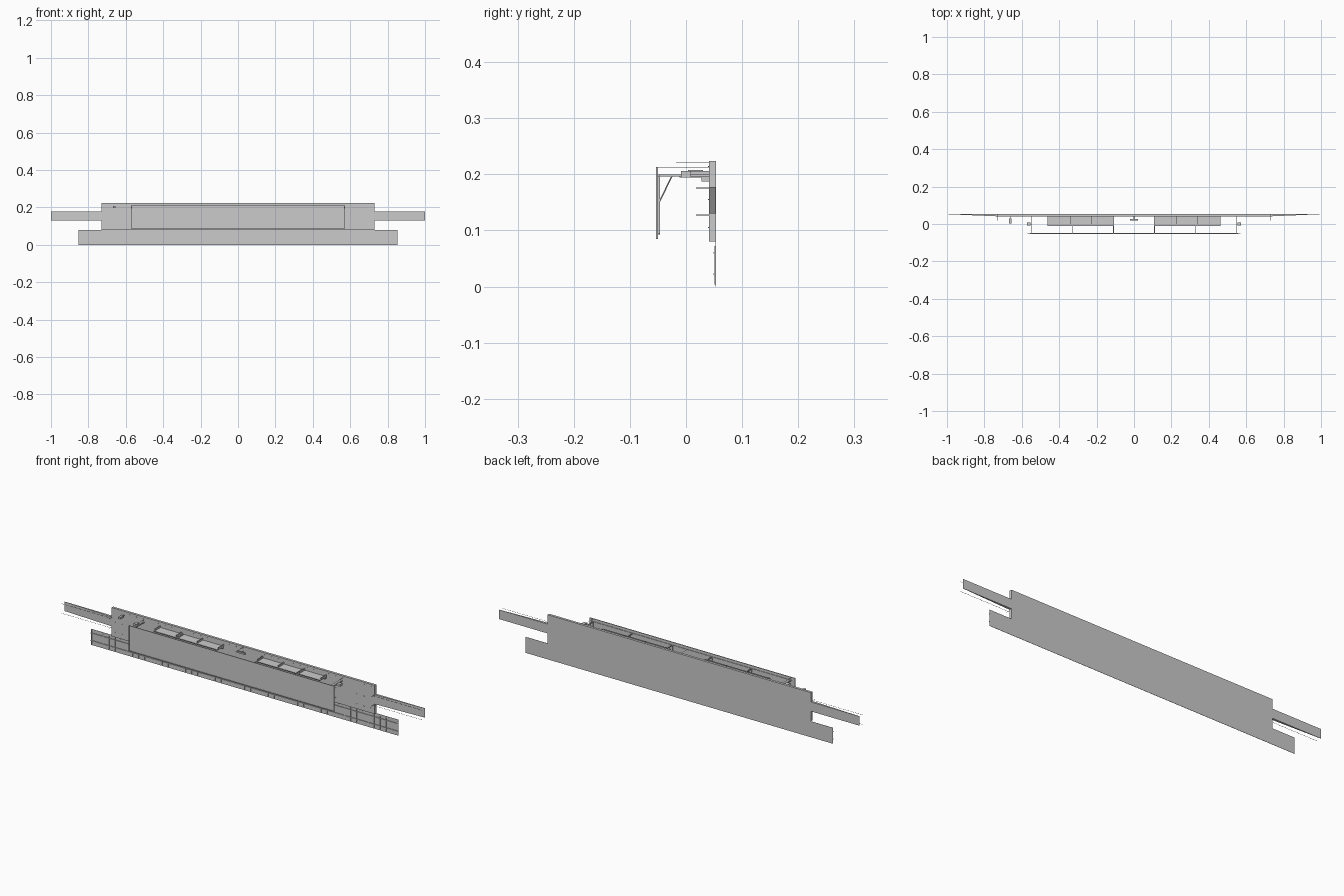
import bpy
from mathutils import Vector


def mesh(name, verts, faces):
    m = bpy.data.meshes.new(name)
    m.from_pydata(verts, [], faces)
    m.update()
    ob = bpy.data.objects.new(name, m)
    bpy.context.collection.objects.link(ob)
    return ob


BOX_FACES = [(0, 2, 3, 1), (4, 5, 7, 6), (0, 1, 5, 4), (2, 6, 7, 3), (0, 4, 6, 2), (1, 3, 7, 5)]


def box(name, x0, x1, y0, y1, z0, z1):
    v = [(x, y, z) for z in (z0, z1) for y in (y0, y1) for x in (x0, x1)]
    return mesh(name, v, BOX_FACES)


def rod(name, a, b, r=0.001, sides=8):
    a, b = Vector(a), Vector(b)
    d = b - a
    bpy.ops.mesh.primitive_cylinder_add(vertices=sides, radius=r, depth=d.length, location=(a + b) / 2)
    ob = bpy.context.object
    ob.name = name
    ob.rotation_euler = d.to_track_quat('Z', 'Y').to_euler()
    bpy.ops.object.shade_smooth_by_angle()
    return ob


BACK = 0.0535
FRONT = 0.041

# Main wall slab
box("main_wall", -0.73, 0.73, FRONT, BACK, 0.08, 0.224)

# Thin lower wall with rails and upright ribs
box("lower_wall", -0.853, 0.853, 0.0525, BACK, 0, 0.08)
for z in (0.022, 0.06):
    box("lower_rail", -0.853, 0.853, 0.049, 0.0525, z - 0.0015, z + 0.0015)
n = 52
for i in range(n + 1):
    x = -0.85 + 1.7 * i / n
    box("lower_rib", x - 0.0015, x + 0.0015, 0.0505, 0.0525, 0.004, 0.072)

# Sign panel with raised rim
box("sign_panel", -0.568, 0.568, -0.0515, -0.0495, 0.087, 0.211)
for z in (0.085, 0.2105):
    box("sign_rim", -0.57, 0.57, -0.0535, -0.0495, z, z + 0.0025)
for s in (-1, 1):
    x = 0.5685 * s
    box("sign_rim_side", x - 0.0015, x + 0.0015, -0.0535, -0.0495, 0.085, 0.213)
for z in (0.094, 0.198):
    box("sign_back_rail", -0.555, 0.555, -0.0495, -0.047, z - 0.0015, z + 0.0015)

# Arms, uprights and diagonal braces carrying the sign
for s in (-1, 1):
    for ax in (0.11, 0.33, 0.55):
        x = s * ax
        box("support_arm", x - 0.002, x + 0.002, -0.0495, FRONT, 0.1965, 0.1995)
        box("support_upright", x - 0.002, x + 0.002, -0.0495, -0.0465, 0.093, 0.1995)
        rod("support_brace", (x, -0.048, 0.15), (x, -0.025, 0.197), 0.0012)
    rod("stay_wire", (0.55 * s, -0.052, 0.2115), (0.55 * s, FRONT, 0.2115), 0.0006)

    # Canopy shelf in three cells, with dividers and wall cleat
    a, b = sorted((0.108 * s, 0.462 * s))
    box("canopy_sheet", a, b, -0.012, FRONT, 0.194, 0.1965)
    for px in (0.109, 0.225, 0.341, 0.46):
        x = s * px
        box("canopy_divider", x - 0.0015, x + 0.0015, -0.001, FRONT, 0.1965, 0.206)
    box("canopy_front_lip", a, b, -0.012, -0.0105, 0.194, 0.199)
    box("canopy_cleat", a, b, 0.028, FRONT, 0.187, 0.194)

    # End lamps on their brackets
    x = 0.563 * s
    box("end_lamp", x - 0.01, x + 0.01, -0.009, 0.009, 0.194, 0.206)

    # Tapering wing wall
    w = s
    v = [(0.73 * w, FRONT, 0.13), (0.73 * w, BACK, 0.13), (w, BACK, 0.13), (w, BACK - 0.001, 0.13),
         (0.73 * w, FRONT, 0.177), (0.73 * w, BACK, 0.177), (w, BACK, 0.177), (w, BACK - 0.001, 0.177)]
    f = [(0, 1, 2, 3), (7, 6, 5, 4), (0, 3, 7, 4), (1, 5, 6, 2), (3, 2, 6, 7), (0, 4, 5, 1)]
    if s > 0:
        f = [tuple(reversed(q)) for q in f]
    f = [tuple(reversed(q)) for q in f] if s < 0 else f
    wing = mesh("wing_wall", v, f)

    # Wing wires and their stand-off pegs
    for z in (0.1275, 0.1755):
        rod("wing_wire", (0.73 * s, 0.03, z), (0.999 * s, 0.03, z), 0.0006)
        rod("wire_peg", (0.7285 * s, 0.018, z), (0.7285 * s, FRONT, z), 0.0008)

# Centre fixture and its rod
box("centre_fixture", -0.022, 0.022, 0.02, 0.027, 0.196, 0.203)
rod("centre_fixture_arm", (0, 0.025, 0.199), (0, FRONT, 0.199), 0.0015)
rod("top_rod", (0, -0.018, 0.2205), (0, FRONT, 0.2205), 0.0007)

# Side fixture on the left
box("side_fixture", -0.668, -0.656, 0.004, 0.03, 0.198, 0.208)
box("side_fixture_arm", -0.664, -0.66, 0.03, FRONT, 0.2, 0.205)

# Rows of wall studs
for z in (0.105, 0.155, 0.214):
    for i in range(37):
        x = -0.71 + 1.42 * i / 36
        box("wall_stud", x - 0.002, x + 0.002, 0.0395, FRONT, z - 0.001, z + 0.001)
